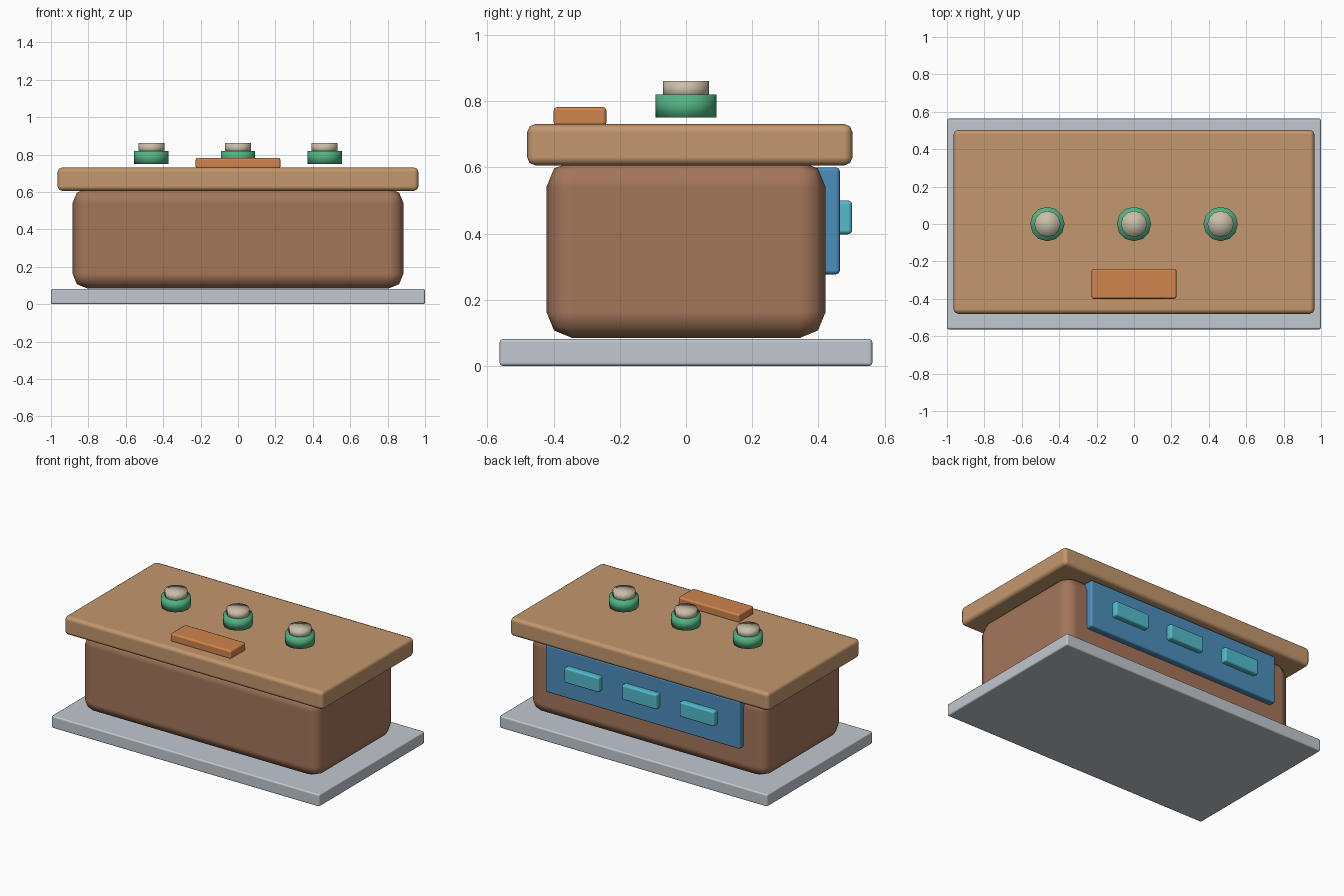
import bpy
import bmesh
import math

if "Cube" in bpy.data.objects:
    bpy.data.objects.remove(bpy.data.objects["Cube"], do_unlink=True)


def material(name, *rgb):
    """Flat material from 0-255 display values, converted to linear."""
    col = [((c / 255 + 0.055) / 1.055) ** 2.4 for c in rgb] + [1.0]
    mat = bpy.data.materials.new(name)
    mat.use_nodes = True
    mat.diffuse_color = col
    mat.node_tree.nodes["Principled BSDF"].inputs["Base Color"].default_value = col
    return mat


grey = material("pale grey", 193, 200, 208)
brown = material("brown", 164, 118, 90)
tan = material("tan", 195, 151, 109)
orange = material("orange", 208, 133, 77)
blue = material("blue", 76, 142, 188)
cyan = material("cyan", 82, 188, 203)
green = material("green", 82, 180, 132)
beige = material("beige", 202, 190, 168)


def finish(name, bm, mat):
    mesh = bpy.data.meshes.new(name)
    bm.to_mesh(mesh)
    bm.free()
    mesh.materials.append(mat)
    obj = bpy.data.objects.new(name, mesh)
    bpy.context.collection.objects.link(obj)
    for poly in mesh.polygons:
        poly.use_smooth = True
    return obj


def box(name, xs, ys, zs, mat, bevel, segments=2):
    """Rounded box spanning the given ranges."""
    bm = bmesh.new()
    bmesh.ops.create_cube(bm, size=1)
    for v in bm.verts:
        for i, (lo, hi) in enumerate((xs, ys, zs)):
            v.co[i] = hi if v.co[i] > 0 else lo
    obj = finish(name, bm, mat)
    mod = obj.modifiers.new("rounded edges", "BEVEL")
    mod.width = bevel
    mod.segments = segments
    mod.harden_normals = True
    return obj


def disc(name, x, radius, z0, z1, mat):
    """Twelve-sided cylinder with fan caps, smooth all over."""
    bm = bmesh.new()
    bmesh.ops.create_cone(bm, cap_ends=True, cap_tris=True, segments=12,
                          radius1=radius, radius2=radius, depth=z1 - z0)
    bmesh.ops.translate(bm, verts=bm.verts, vec=(x, 0, (z0 + z1) / 2))
    return finish(name, bm, mat)


# Main stack: base plate, body and lid
box("base_plate", (-1, 1), (-0.563, 0.563), (0, 0.082), grey, 0.01)
box("body", (-0.885, 0.885), (-0.422, 0.422), (0.084, 0.62), brown, 0.08)
box("lid", (-0.965, 0.965), (-0.48, 0.503), (0.606, 0.731), tan, 0.025)

# Label bar on the lid
box("front_bar", (-0.227, 0.227), (-0.4, -0.24), (0.725, 0.783), orange, 0.012)

# Back panel with three raised keys
box("back_panel", (-0.725, 0.725), (0.37, 0.465), (0.277, 0.6), blue, 0.012)
for side, x in (("right", -0.43), ("middle", 0), ("left", 0.43)):
    box(side + "_back_key", (x - 0.13, x + 0.13), (0.44, 0.502), (0.398, 0.5), cyan, 0.012)

# Knobs above the lid
for side, x in (("right", -0.463), ("middle", 0), ("left", 0.463)):
    disc(side + "_knob_collar", x, 0.092, 0.75, 0.82, green)
    disc(side + "_knob_cap", x, 0.07, 0.81, 0.861, beige)
